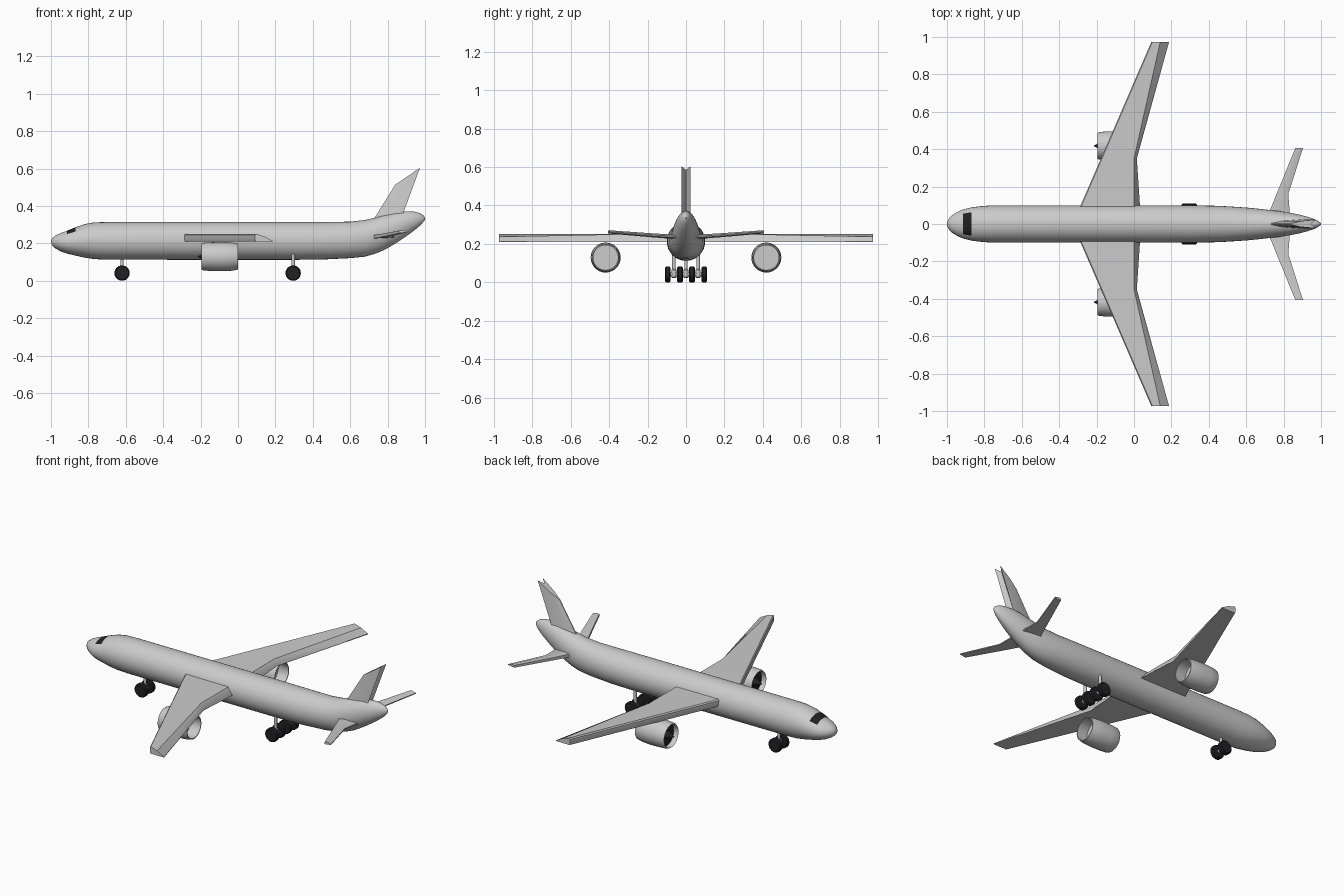
import bpy, bmesh, math
from mathutils import Vector

if "Cube" in bpy.data.objects:
    bpy.data.objects.remove(bpy.data.objects["Cube"])


def material(name, rgb):
    m = bpy.data.materials.new(name)
    m.diffuse_color = (*rgb, 1)
    m.use_nodes = True
    m.node_tree.nodes["Principled BSDF"].inputs["Base Color"].default_value = m.diffuse_color
    return m


GREY = material("light_grey_paint", (0.6, 0.6, 0.6))
BLACK = material("black_rubber_and_glass", (0.015, 0.015, 0.017))


def finish(name, bm, mats, angle=35):
    bmesh.ops.remove_doubles(bm, verts=bm.verts, dist=1e-5)
    bmesh.ops.recalc_face_normals(bm, faces=bm.faces)
    me = bpy.data.meshes.new(name)
    bm.to_mesh(me)
    bm.free()
    for m in mats:
        me.materials.append(m)
    ob = bpy.data.objects.new(name, me)
    bpy.context.collection.objects.link(ob)
    bpy.context.view_layer.objects.active = ob
    ob.select_set(True)
    bpy.ops.object.shade_smooth_by_angle(angle=math.radians(angle))
    ob.select_set(False)
    return ob


def loft(name, rings, mats, cap=True, angle=35, close=False):
    """Skin a list of equally sized point rings."""
    bm = bmesh.new()
    vs = [[bm.verts.new(p) for p in r] for r in rings]
    n = len(vs[0])
    pairs = list(zip(vs, vs[1:])) + ([(vs[-1], vs[0])] if close else [])
    for a, b in pairs:
        for i in range(n):
            j = (i + 1) % n
            bm.faces.new((a[i], a[j], b[j], b[i]))
    if cap and not close:
        bm.faces.new(vs[0])
        bm.faces.new(vs[-1])
    return finish(name, bm, mats, angle)


def circle_x(x, y, z, ry, rz, n=32):
    return [(x, y + ry * math.sin(2 * math.pi * i / n), z + rz * math.cos(2 * math.pi * i / n))
            for i in range(n)]


def rod(name, a, b, r, mat, n=20, bevel=0.0):
    """Cylinder from a to b with optional rounded rims."""
    a, b = Vector(a), Vector(b)
    d = (b - a).normalized()
    q = d.to_track_quat('Z', 'Y')
    L = (b - a).length
    prof = [(0, r - bevel), (bevel, r), (L - bevel, r), (L, r - bevel)] if bevel else [(0, r), (L, r)]
    rings = [[a + q @ Vector((k * math.cos(2 * math.pi * i / n), k * math.sin(2 * math.pi * i / n), t))
              for i in range(n)] for t, k in prof]
    return loft(name, rings, [mat])


# Fuselage: x, top z, bottom z, half width
STATIONS = [
    (-1.0, .215, .205, .006), (-.993, .229, .187, .025), (-.975, .243, .172, .045),
    (-.945, .256, .156, .064), (-.913, .268, .145, .078), (-.868, .286, .134, .089),
    (-.82, .303, .124, .095), (-.77, .312, .116, .099), (-.70, .314, .113, .1),
    (-.2, .314, .112, .1), (.3, .314, .112, .1), (.46, .314, .114, .097), (.6, .316, .121, .088),
    (.68, .325, .129, .08), (.735, .338, .145, .074), (.785, .351, .166, .068),
    (.84, .364, .198, .059), (.89, .371, .231, .049), (.94, .370, .267, .035),
    (.975, .361, .296, .022), (.993, .348, .316, .01), (1.0, .338, .328, .003)]
body = loft("fuselage", [circle_x(x, 0, (t + b) / 2, w, (t - b) / 2) for x, t, b, w in STATIONS],
            [GREY, BLACK])
# Cockpit glass: upper faces of one nose band
for f in body.data.polygons:
    c = f.center
    if -.91 < c.x < -.87 and c.z > .2 and abs(c.y) < .061:
        f.material_index = 1

for side, s in (("left", -1), ("right", 1)):
    # Main wing: leading edge x, ridge x, trailing edge x at each span station
    rings = []
    for y, le, ridge, te in ((.05, -.307, 0, .035), (.35, -.177, 0, .015), (.972, .092, .14, .187)):
        zr = .25 if y < .5 else .237
        rings.append([(le + .004, s * y, .209), (le, s * y, .218), (le, s * y, .244),
                      (le + .006, s * y, .251), (ridge, s * y, zr),
                      (te, s * y, .213), (te, s * y, .209)])
    loft(side + "_wing", rings, [GREY])

    # Tailplane with slight dihedral
    rings = []
    for y, le, te, z, h in ((.03, .709, .835, .223, .024), (.16, .762, .825, .233, .021),
                            (.405, .862, .903, .254, .017)):
        rings.append([(le, s * y, z), (le, s * y, z + h * .8), (le + (te - le) * .4, s * y, z + h),
                      (te, s * y, z + h * .6), (te, s * y, z + h * .3)])
    loft(side + "_tailplane", rings, [GREY])

    # Engine nacelle: open tube, outer then inner skin
    ey, ez = s * .418, .129
    prof = [(-.195, .069), (-.185, .074), (-.14, .077), (-.08, .078), (-.03, .075), (0, .069),
            (0, .064), (-.06, .067), (-.13, .068), (-.185, .065)]
    loft(side + "_engine_nacelle", [circle_x(x, ey, ez, r, r) for x, r in prof], [GREY], close=True)
    # Rear bulkhead, dark fan and spinner cone
    rod(side + "_engine_core", (-.14, ey, ez), (-.07, ey, ez), .067, GREY, 32)
    rod(side + "_engine_fan", (-.165, ey, ez), (-.141, ey, ez), .0665, BLACK, 32)
    loft(side + "_engine_spinner", [circle_x(x, ey, ez, r, r, 20)
                                    for x, r in ((-.215, .001), (-.195, .012), (-.16, .026))], [BLACK])

# Fin: wedge with thin leading edge and grooved thick trailing edge
rings = []
for lx, lz, tx, tz, g in ((.705, .295, .868, .325, .03), (.727, .33, .888, .374, .03),
                          (.84, .513, .973, .604, .028)):
    mx, mz = lx + (tx - lx) * .4, lz + (tz - lz) * .4
    gx, gz = tx - g, tz - g * (tz - lz) / (tx - lx)
    rings.append([(lx, -.003, lz), (mx, -.016, mz), (tx, -.023, tz), (gx, 0, gz),
                  (tx, .023, tz), (mx, .016, mz), (lx, .003, lz)])
loft("tail_fin", rings, [GREY])

# Landing gear: strut, axle and a pair of wheels each
for name, x, y in (("nose_gear", -.62, 0), ("left_gear", .295, -.063), ("right_gear", .295, .063)):
    rod(name + "_strut", (x, y, .06), (x, y, .15), .009, GREY)
    rod(name + "_fork", (x, y, .022), (x, y, .07), .013, GREY, bevel=.005)
    rod(name + "_axle", (x, y - .03, .041), (x, y + .03, .041), .01, GREY)
    for k in (-1, 1):
        rod(name + "_wheel", (x, y + k * .017, .041), (x, y + k * .047, .041), .041, BLACK, 28, .006)
